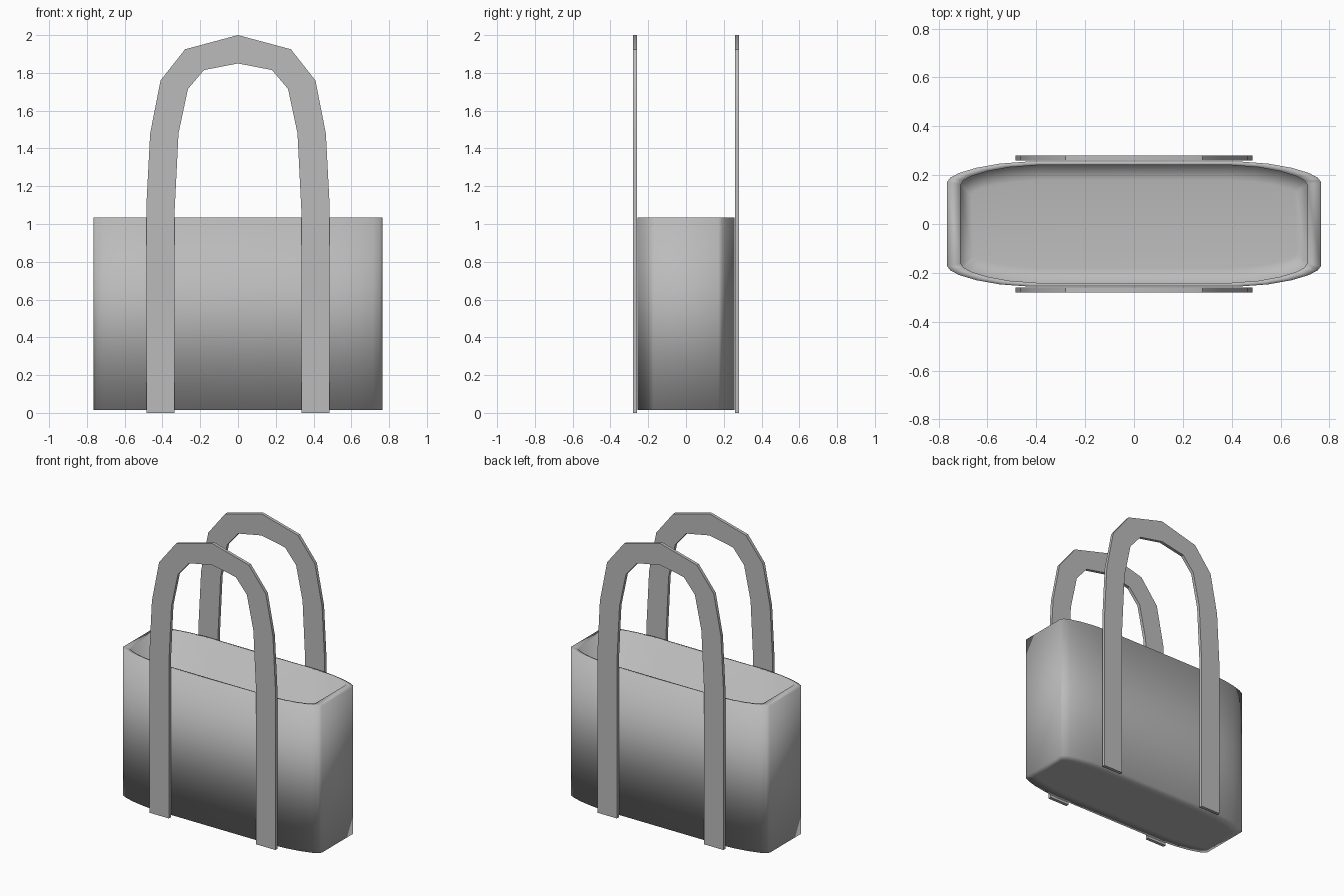
import bpy
import bmesh

cube = bpy.data.objects.get("Cube")
if cube:
    bpy.data.objects.remove(cube, do_unlink=True)

grey = bpy.data.materials.new("grey_fabric")
grey.use_nodes = True
colour = (0.5, 0.5, 0.5, 1)
grey.diffuse_color = colour
grey.node_tree.nodes["Principled BSDF"].inputs["Base Color"].default_value = colour


def finish(name, bm):
    """Turn a bmesh into a named object with the fabric material."""
    bmesh.ops.recalc_face_normals(bm, faces=bm.faces)
    mesh = bpy.data.meshes.new(name)
    bm.to_mesh(mesh)
    bm.free()
    mesh.materials.append(grey)
    obj = bpy.data.objects.new(name, mesh)
    bpy.context.collection.objects.link(obj)
    bpy.ops.object.select_all(action="DESELECT")
    obj.select_set(True)
    bpy.context.view_layer.objects.active = obj
    return obj


# Bag body: one rounded outline lofted up the outside and down the inside
corner = [(0.765, 0.172), (0.752, 0.19), (0.715, 0.209),
          (0.645, 0.23), (0.55, 0.247), (0.43, 0.256)]
half = corner + [(-x, y) for x, y in reversed(corner)]
outline = half + [(-x, -y) for x, y in half]

# Scale in x, scale in y, height
levels = [(0.93, 0.72, 0.015), (1, 1, 0.015), (1, 1, 1.035),
          (0.927, 0.94, 1.035), (0.927, 0.94, 0.05), (0.87, 0.7, 0.04)]
bm = bmesh.new()
rings = [[bm.verts.new((x * sx, y * sy, z)) for x, y in outline]
         for sx, sy, z in levels]
count = len(outline)
for low, high in zip(rings, rings[1:]):
    for i in range(count):
        j = (i + 1) % count
        bm.faces.new((low[i], low[j], high[j], high[i]))
bm.faces.new(rings[0])
bm.faces.new(rings[-1])
finish("bag_body", bm)
bpy.ops.object.shade_smooth()

# Straps: flat faceted arches standing just off the front and back
outer = [(-0.485, 0), (-0.485, 1.1), (-0.465, 1.48), (-0.41, 1.76), (-0.28, 1.925)]
inner = [(-0.335, 0), (-0.335, 1.08), (-0.315, 1.48), (-0.265, 1.715), (-0.18, 1.815)]


def arch(side, top):
    return side + [(0, top)] + [(-x, z) for x, z in reversed(side)]


def make_strap(name, y):
    bm = bmesh.new()
    edges = [[bm.verts.new((x, y - 0.011, z)) for x, z in arch(side, top)]
             for side, top in ((outer, 2.0), (inner, 1.85))]
    for i in range(len(edges[0]) - 1):
        bm.faces.new((edges[0][i], edges[0][i + 1], edges[1][i + 1], edges[1][i]))
    made = bmesh.ops.extrude_face_region(bm, geom=bm.faces[:])
    moved = [v for v in made["geom"] if isinstance(v, bmesh.types.BMVert)]
    bmesh.ops.translate(bm, verts=moved, vec=(0, 0.022, 0))
    finish(name, bm)
    bpy.ops.object.shade_smooth_by_angle()


make_strap("front_strap", -0.27)
make_strap("back_strap", 0.27)
